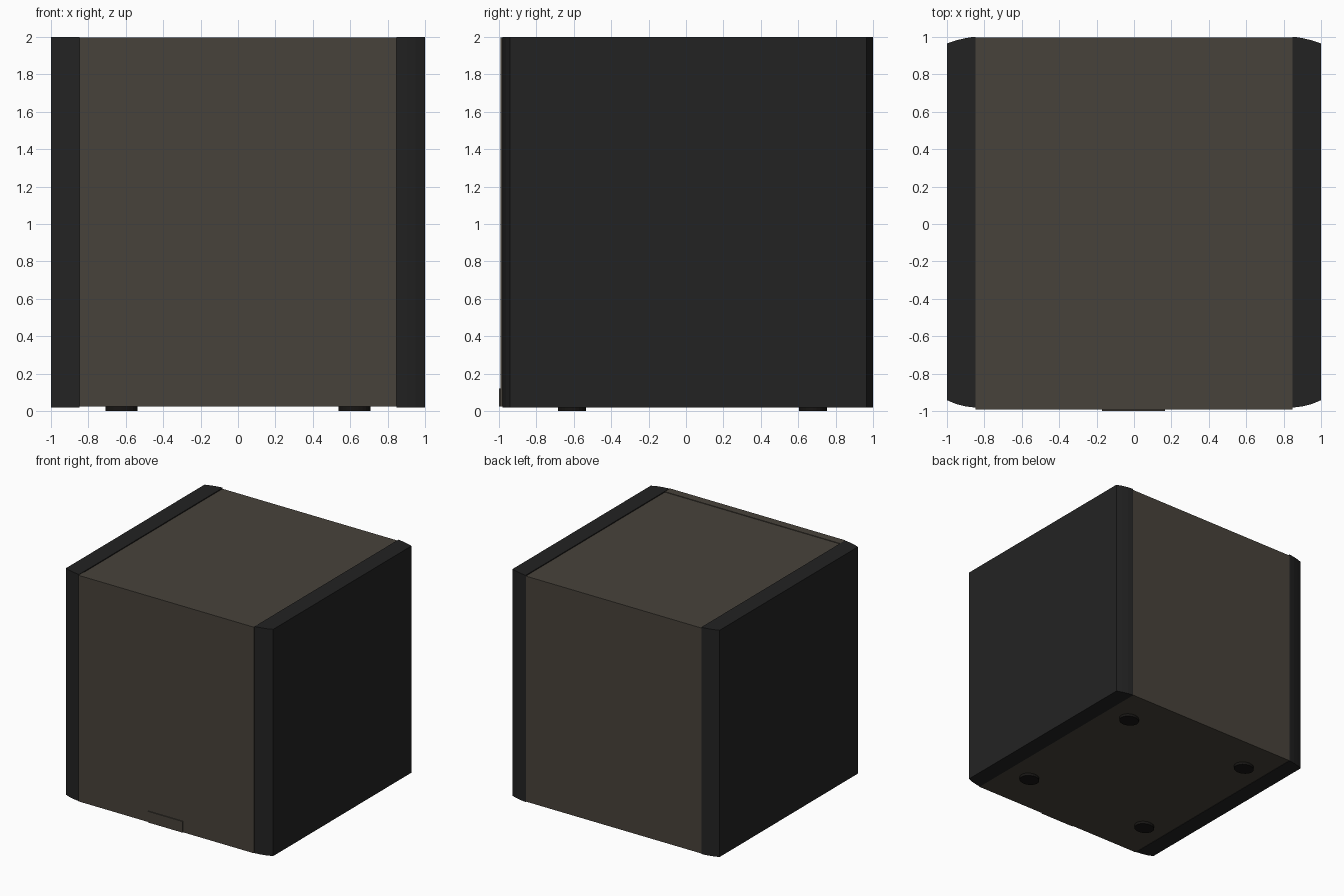
import bpy, bmesh, math

if "Cube" in bpy.data.objects:
    bpy.data.objects.remove(bpy.data.objects["Cube"])


def material(name, rgb):
    m = bpy.data.materials.new(name)
    m.diffuse_color = (*rgb, 1.0)
    m.use_nodes = True
    m.node_tree.nodes["Principled BSDF"].inputs["Base Color"].default_value = m.diffuse_color
    return m


BROWN = material("warm dark grey cloth", (0.064, 0.055, 0.043))
BLACK = material("charcoal panel", (0.0165, 0.0165, 0.0165))
FOOT = material("black rubber", (0.009, 0.008, 0.007))


def prism(name, outline, z0, z1, mat):
    """Extrude a plan outline from z0 up to z1."""
    bm = bmesh.new()
    face = bm.faces.new([bm.verts.new((x, y, z0)) for x, y in outline])
    out = bmesh.ops.extrude_face_region(bm, geom=[face])
    for v in out["geom"]:
        if isinstance(v, bmesh.types.BMVert):
            v.co.z = z1
    bmesh.ops.recalc_face_normals(bm, faces=bm.faces)
    me = bpy.data.meshes.new(name)
    bm.to_mesh(me)
    bm.free()
    me.materials.append(mat)
    ob = bpy.data.objects.new(name, me)
    bpy.context.collection.objects.link(ob)
    return ob


def box(name, x0, x1, y0, y1, z0, z1, mat):
    return prism(name, [(x0, y0), (x1, y0), (x1, y1), (x0, y1)], z0, z1, mat)


# Cabinet, front grille and small front plate
box("cabinet", -0.848, 0.848, -0.92, 0.998, 0.023, 1.992, BROWN)
box("front_grille", -0.848, 0.848, -0.992, -0.92, 0.023, 1.997, BROWN)
box("front_plate", -0.17, 0.165, -1.0, -0.992, 0.023, 0.12, BROWN)

# Side panels with gently rounded front and back edges
panel = [(0.848, -0.982), (0.90, -0.975), (0.95, -0.963), (1.0, -0.942),
         (1.0, 0.965), (0.95, 0.982), (0.90, 0.994), (0.86, 1.0), (0.848, 1.0)]
for side, s in (("right", 1), ("left", -1)):
    prism(side + "_panel", [(s * x, y) for x, y in panel], 0.02, 2.0, BLACK)

# Four oval feet
for side, x in (("right", 0.623), ("left", -0.623)):
    for end, y in (("front", -0.61), ("back", 0.678)):
        ring = [(x + 0.086 * math.cos(i * math.tau / 24),
                 y + 0.075 * math.sin(i * math.tau / 24)) for i in range(24)]
        prism(f"{end}_{side}_foot", ring, 0.0, 0.024, FOOT)
